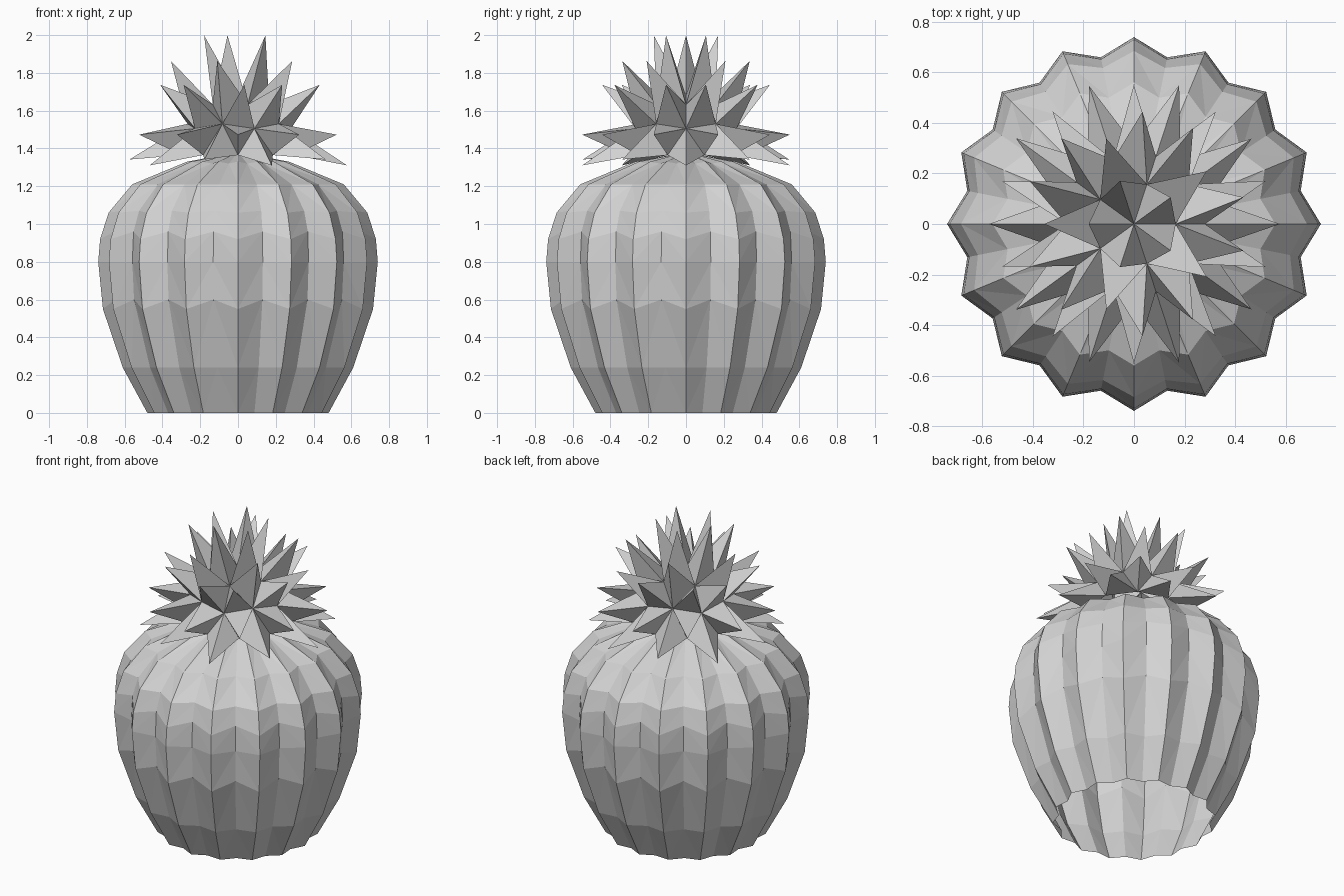
import bpy
import bmesh
from math import cos, sin, pi

cube = bpy.data.objects.get("Cube")
if cube:
    bpy.data.objects.remove(cube, do_unlink=True)

# One plain grey for the whole model
GREY = (0.65, 0.65, 0.65, 1.0)
mat = bpy.data.materials.new("plain_grey")
mat.use_nodes = True
mat.diffuse_color = GREY
bsdf = next(n for n in mat.node_tree.nodes if n.type == 'BSDF_PRINCIPLED')
bsdf.inputs["Base Color"].default_value = GREY
bsdf.inputs["Roughness"].default_value = 0.8


def finish(bm, name):
    mesh = bpy.data.meshes.new(name)
    bm.to_mesh(mesh)
    bm.free()
    mesh.materials.append(mat)
    obj = bpy.data.objects.new(name, mesh)
    bpy.context.collection.objects.link(obj)
    return obj


# Ribbed body: ridge and valley profiles (radius, height), open at the base
RIBS = 16
ridge = [(0.48, 0), (0.61, 0.24), (0.715, 0.55), (0.74, 0.8),
         (0.73, 0.92), (0.685, 1.06), (0.56, 1.21), (0.27, 1.33)]
valley = [(0.445, 0), (0.56, 0.24), (0.662, 0.6), (0.673, 0.8),
          (0.665, 0.96), (0.63, 1.07), (0.51, 1.21), (0.25, 1.32)]

bm = bmesh.new()
columns = []
for i in range(RIBS * 2):
    a = pi * i / RIBS
    profile = valley if i % 2 else ridge
    columns.append([bm.verts.new((r * cos(a), r * sin(a), z)) for r, z in profile])
crown = bm.verts.new((0, 0, 1.38))
for i, col in enumerate(columns):
    nxt = columns[(i + 1) % len(columns)]
    for k in range(len(col) - 1):
        lo, lo2, hi2, hi = col[k], nxt[k], nxt[k + 1], col[k + 1]
        # Mirror the diagonal on each side of a rib
        if i % 2 == 0:
            bm.faces.new((lo, lo2, hi2))
            bm.faces.new((lo, hi2, hi))
        else:
            bm.faces.new((lo, lo2, hi))
            bm.faces.new((lo2, hi2, hi))
    bm.faces.new((col[-1], nxt[-1], crown))
finish(bm, "ribbed_body")

# Spiky flower: every upper face of a faceted ball is drawn out to a point
BALL_R, BALL_Z = 0.314, 1.365
TIP_R, TIP_H, TIP_Z = 0.585, 0.86, 1.18

bm = bmesh.new()
bmesh.ops.create_icosphere(bm, subdivisions=2, radius=1.0)
low = [f for f in bm.faces if f.calc_center_median().z < 0]
bmesh.ops.delete(bm, geom=low, context='FACES')
base_verts = list(bm.verts)
poked = bmesh.ops.poke(bm, faces=bm.faces[:])
for v in poked["verts"]:
    d = v.co.normalized()
    v.co = (d.x * TIP_R, d.y * TIP_R, TIP_Z + d.z * TIP_H)
for v in base_verts:
    v.co *= BALL_R
    v.co.z += BALL_Z
finish(bm, "spiky_flower")
